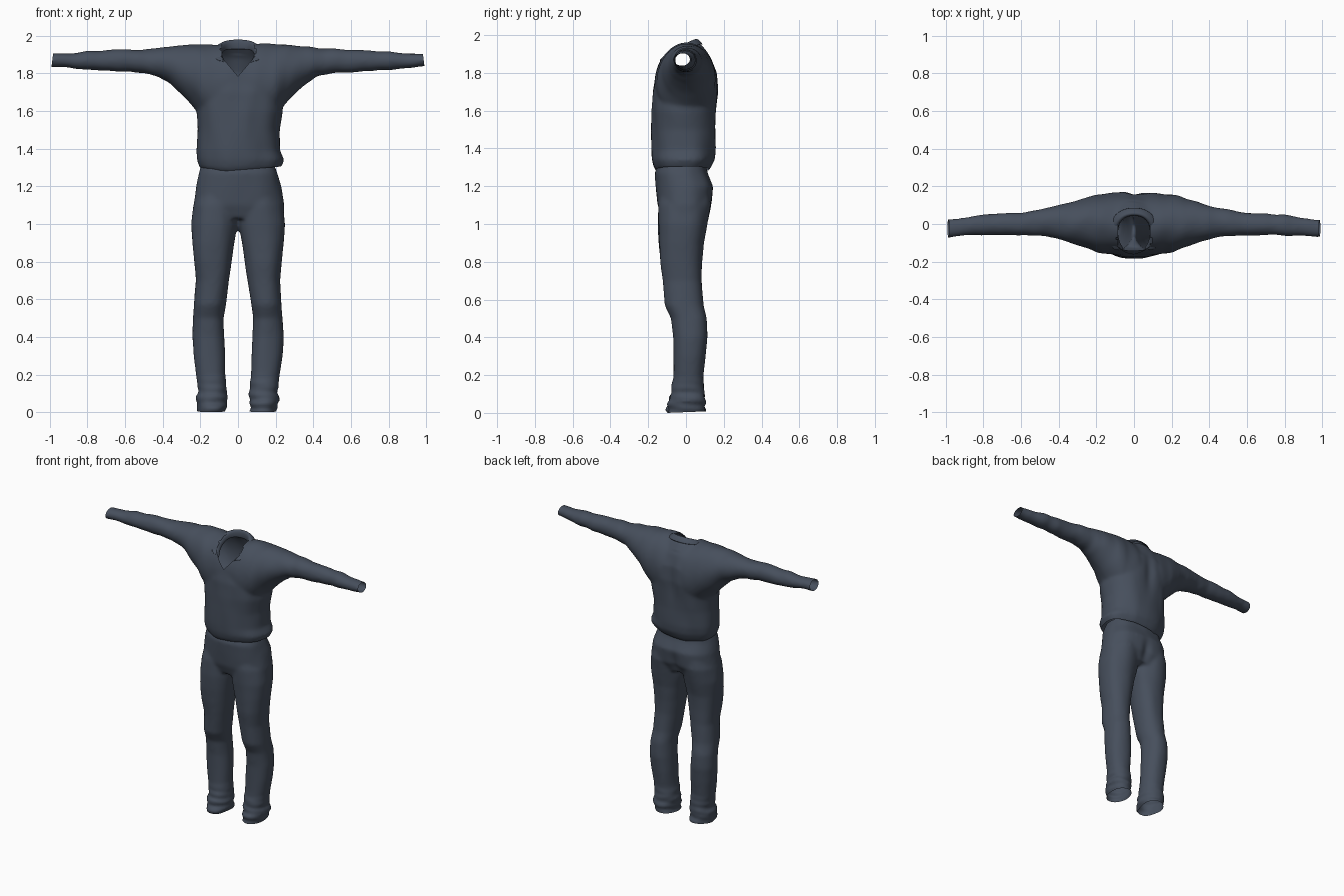
import bpy, bmesh, math
from mathutils import Vector, noise

cube = bpy.data.objects.get("Cube")
if cube:
    bpy.data.objects.remove(cube)

COLOUR = (0.062, 0.078, 0.108, 1)
cloth = bpy.data.materials.new("slate blue cloth")
cloth.use_nodes = True
cloth.diffuse_color = COLOUR
shader = next(n for n in cloth.node_tree.nodes if n.type == "BSDF_PRINCIPLED")
shader.inputs["Base Color"].default_value = COLOUR
shader.inputs["Roughness"].default_value = 0.9


def loft(bm, sections, axis, power=2.0, sides=40):
    """Closed tube through sections of (position, low a, high a, low b, high b)."""
    rings = []
    for pos, a0, a1, b0, b1 in sections:
        ring = []
        for i in range(sides):
            t = math.tau * i / sides
            c, s = math.cos(t), math.sin(t)
            a = (a0 + a1) / 2 + (a1 - a0) / 2 * math.copysign(abs(c) ** (2 / power), c)
            b = (b0 + b1) / 2 + (b1 - b0) / 2 * math.copysign(abs(s) ** (2 / power), s)
            ring.append(bm.verts.new((a, b, pos) if axis == "z" else (pos, a, b)))
        rings.append(ring)
    faces = [bm.faces.new(rings[0][::-1]), bm.faces.new(rings[-1])]
    for r0, r1 in zip(rings, rings[1:]):
        for i in range(sides):
            j = (i + 1) % sides
            faces.append(bm.faces.new((r0[i], r0[j], r1[j], r1[i])))
    bmesh.ops.recalc_face_normals(bm, faces=faces)


def add_object(name, bm):
    mesh = bpy.data.meshes.new(name)
    bm.to_mesh(mesh)
    bm.free()
    obj = bpy.data.objects.new(name, mesh)
    bpy.context.collection.objects.link(obj)
    mesh.materials.append(cloth)
    return obj


def fuse(obj, passes):
    """Blend overlapping tubes into one skin and return it for editing."""
    mod = obj.modifiers.new("fuse", "REMESH")
    mod.mode = "VOXEL"
    mod.voxel_size = 0.01
    graph = bpy.context.evaluated_depsgraph_get()
    skin = bpy.data.meshes.new_from_object(obj.evaluated_get(graph))
    obj.modifiers.clear()
    bm = bmesh.new()
    bm.from_mesh(skin)
    bpy.data.meshes.remove(skin)
    for _ in range(passes):
        bmesh.ops.smooth_vert(bm, verts=bm.verts, factor=0.5,
                              use_axis_x=True, use_axis_y=True, use_axis_z=True)
    bm.normal_update()
    return bm


def wrinkle(bm, offset):
    """Push the skin in and out along its normals."""
    moves = [(v, v.normal * offset(v.co)) for v in bm.verts]
    for v, move in moves:
        v.co += move


def slice_off(bm, point, normal):
    bmesh.ops.bisect_plane(bm, geom=bm.verts[:] + bm.edges[:] + bm.faces[:],
                           plane_co=point, plane_no=normal, clear_outer=True)


def finish(obj, bm):
    bm.to_mesh(obj.data)
    bm.free()
    obj.data.materials.clear()
    obj.data.materials.append(cloth)
    for p in obj.data.polygons:
        p.use_smooth = True
        p.material_index = 0


# Shirt: torso tube crossed by one tube from cuff to cuff
bm = bmesh.new()
loft(bm, [
    (1.275, -.18, .19, -.15, .11), (1.30, -.205, .225, -.168, .13),
    (1.34, -.217, .243, -.178, .15), (1.39, -.218, .22, -.18, .157),
    (1.5, -.212, .218, -.182, .16), (1.6, -.217, .235, -.182, .167),
    (1.7, -.22, .23, -.178, .175), (1.8, -.2, .2, -.155, .165),
    (1.88, -.16, .16, -.118, .13), (1.95, -.1, .1, -.06, .08)], "z", 2.3)
half = [(.1, -.165, .165, 1.5, 1.955), (.2, -.15, .155, 1.58, 1.957),
        (.25, -.13, .142, 1.64, 1.955), (.3, -.112, .128, 1.69, 1.948),
        (.36, -.092, .11, 1.745, 1.942), (.42, -.075, .095, 1.782, 1.936),
        (.5, -.065, .075, 1.802, 1.93), (.6, -.062, .06, 1.808, 1.928),
        (.7, -.06, .057, 1.812, 1.923), (.8, -.06, .05, 1.818, 1.918),
        (.9, -.064, .034, 1.828, 1.908), (.96, -.07, .024, 1.833, 1.905),
        (1.02, -.072, .022, 1.835, 1.908)]
loft(bm, [(-s[0], *s[1:]) for s in reversed(half)] + half, "x")
shirt = add_object("shirt", bm)
bm = fuse(shirt, 6)


def shirt_folds(p):
    sleeve = min(max((abs(p.x) - .25) / .15, 0), 1)
    body = noise.noise(Vector((p.x * 11, p.y * 9, p.z * 4.5)))
    arm = noise.noise(Vector((p.x * 13, p.y * 9, p.z * 9 + 3)))
    d = .008 * body * (1 - sleeve) + .006 * arm * sleeve
    if p.y > .05 and p.z < 1.9:  # spine hollow between the back folds
        d -= .014 * math.exp(-(p.x / .035) ** 2) * math.exp(-((p.z - 1.7) / .15) ** 2)
    return d


wrinkle(bm, shirt_folds)
for side in (-1, 1):
    slice_off(bm, (side * .987, 0, 1.87), (side, 0, .12))
slice_off(bm, (0, 0, 1.287), (.08, 0, -1))

# Neck opening: round hole running into a front V
V_POINT, V_SLOPE = 1.785, .85
for side in (-1, 1):
    near = [f for f in bm.faces if f.calc_center_median().y < 0
            and abs(f.calc_center_median().x) < .14 and f.calc_center_median().z > 1.75]
    geom = set(near) | {e for f in near for e in f.edges} | {v for f in near for v in f.verts}
    bmesh.ops.bisect_plane(bm, geom=list(geom), plane_co=(0, 0, V_POINT),
                           plane_no=(1, 0, -side * V_SLOPE))
hole = []
for f in bm.faces:
    c = f.calc_center_median()
    ring = (c.x / .09) ** 2 + ((c.y + .035) / .088) ** 2 < 1 and c.z > 1.84
    vee = c.y < -.03 and c.z > V_POINT and abs(c.x) < min((c.z - V_POINT) * V_SLOPE, .09)
    if ring or vee:
        hole.append(f)
bmesh.ops.delete(bm, geom=hole, context="FACES")
finish(shirt, bm)

# Collar: stand, folded ridge and falling flap, mirrored
stand = [(0, .05, 1.925), (.05, .04, 1.925), (.08, .005, 1.92),
         (.088, -.045, 1.895), (.078, -.1, 1.865), (.045, -.142, 1.83)]
ridge = [(0, .048, 1.997), (.05, .04, 1.993), (.085, .005, 1.972),
         (.1, -.045, 1.94), (.095, -.095, 1.905), (.078, -.135, 1.87)]
flap = [(0, .092, 1.95), (.07, .08, 1.947), (.122, .03, 1.94),
        (.142, -.03, 1.925), (.138, -.095, 1.895), (.102, -.148, 1.86)]
bm = bmesh.new()
rows = [[bm.verts.new(p) for p in row] for row in (stand, ridge, flap)]
for r0, r1 in zip(rows, rows[1:]):
    for i in range(len(r0) - 1):
        bm.faces.new((r0[i], r0[i + 1], r1[i + 1], r1[i]))
bmesh.ops.recalc_face_normals(bm, faces=bm.faces)
collar = add_object("collar", bm)
mirror = collar.modifiers.new("mirror", "MIRROR")
mirror.use_clip = True
thick = collar.modifiers.new("thickness", "SOLIDIFY")
thick.thickness = .01
thick.offset = 0
collar.modifiers.new("round", "SUBSURF").levels = 2
collar.modifiers["round"].render_levels = 2
for p in collar.data.polygons:
    p.use_smooth = True

# Trousers: hips tube and two legs
bm = bmesh.new()
loft(bm, [
    (1.36, -.18, .18, -.13, .095), (1.27, -.205, .21, -.162, .115),
    (1.2, -.222, .228, -.157, .147), (1.1, -.237, .243, -.149, .139),
    (1.03, -.235, .242, -.125, .1)], "z", 2.4)
leg = [(-.03, .07, .205, -.1, .1), (.03, .06, .212, -.096, .1),
       (.06, .062, .222, -.092, .1), (.1, .058, .212, -.078, .096),
       (.2, .068, .222, -.066, .092), (.3, .07, .235, -.066, .104),
       (.4, .074, .243, -.067, .112), (.5, .078, .24, -.078, .108),
       (.57, .068, .234, -.11, .092), (.7, .052, .224, -.122, .084),
       (.8, .036, .235, -.136, .086), (.9, .018, .243, -.143, .092),
       (1.0, .0, .248, -.147, .112), (1.1, -.005, .238, -.145, .132),
       (1.18, -.005, .21, -.13, .125)]
loft(bm, leg, "z", 2.2)
loft(bm, [(z, -x1, -x0, y0, y1) for z, x0, x1, y0, y1 in leg], "z", 2.2)
trousers = add_object("trousers", bm)
bm = fuse(trousers, 5)


def trouser_folds(p):
    long_fold = noise.noise(Vector((p.x * 10, p.y * 10, p.z * 4 + 7)))
    ankle = max(0, 1 - p.z / .22)
    ruck = noise.noise(Vector((p.x * 8, p.y * 8, p.z * 30)))
    seat = math.exp(-(p.x / .03) ** 2 - ((p.z - 1.1) / .08) ** 2) if p.y > 0 else 0
    return .007 * long_fold + .016 * ankle * ruck - .015 * seat


wrinkle(bm, trouser_folds)
slice_off(bm, (0, 0, .004), (0, .04, -1))
slice_off(bm, (0, 0, 1.33), (0, 0, 1))
finish(trousers, bm)
